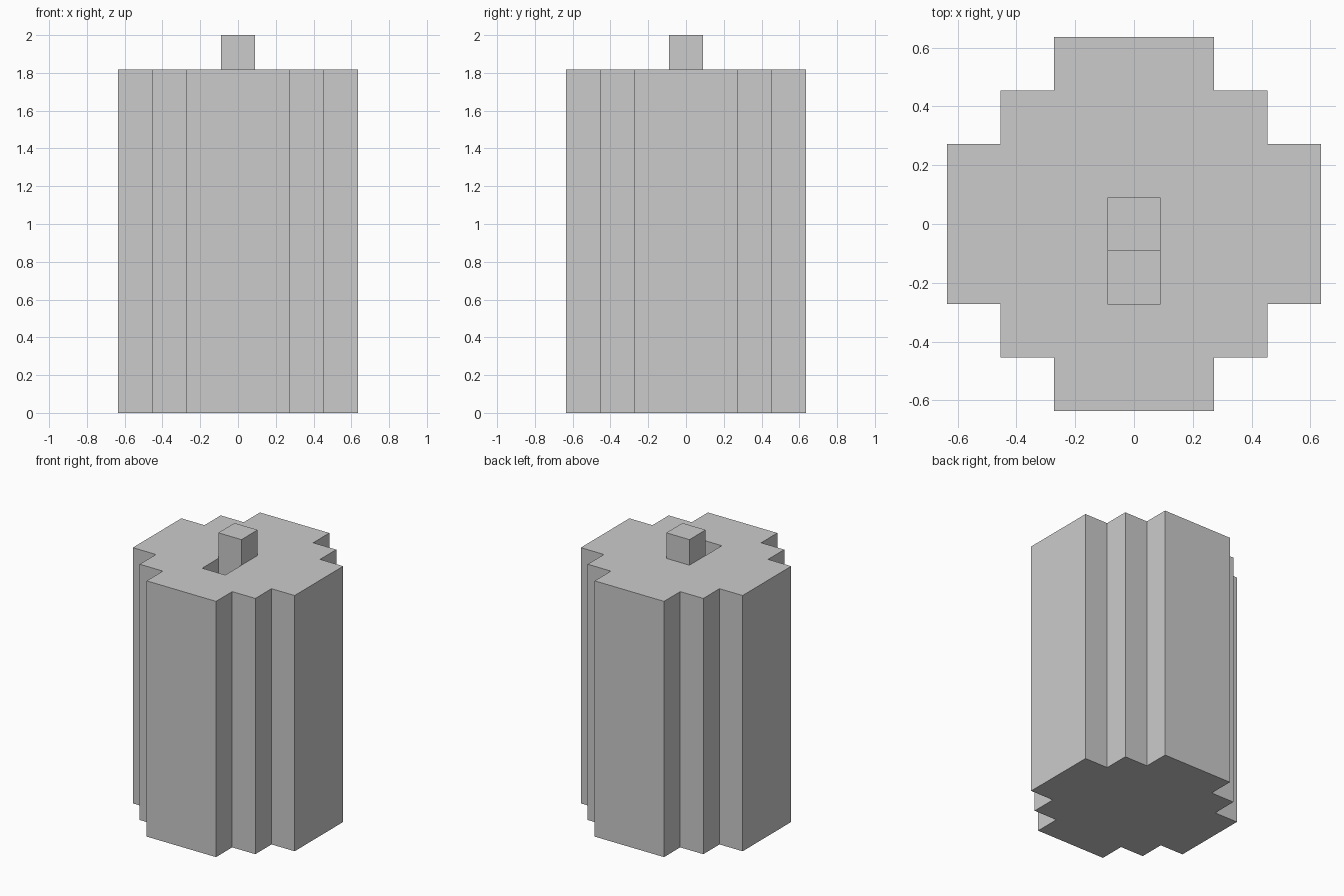
import bpy, bmesh

if "Cube" in bpy.data.objects:
    bpy.data.objects.remove(bpy.data.objects["Cube"])

U = 2 / 11  # one block


def make_object(name, bm):
    bmesh.ops.recalc_face_normals(bm, faces=bm.faces)
    mesh = bpy.data.meshes.new(name)
    bm.to_mesh(mesh)
    bm.free()
    obj = bpy.data.objects.new(name, mesh)
    bpy.context.collection.objects.link(obj)
    return obj


def prism(name, outline, z0, z1):
    """Extrude an outline given in blocks from z0 to z1."""
    bm = bmesh.new()
    face = bm.faces.new([bm.verts.new((x * U, y * U, z0 * U)) for x, y in outline])
    top = bmesh.ops.extrude_face_region(bm, geom=[face], use_keep_orig=True)
    verts = [g for g in top["geom"] if isinstance(g, bmesh.types.BMVert)]
    bmesh.ops.translate(bm, verts=verts, vec=(0, 0, (z1 - z0) * U))
    return make_object(name, bm)


def box_outline(x0, x1, y0, y1):
    return [(x0, y0), (x1, y0), (x1, y1), (x0, y1)]


# Stepped round wax body: one quarter outline turned four times
corner = [(3.5, -1.5), (3.5, 1.5), (2.5, 1.5), (2.5, 2.5), (1.5, 2.5)]
outline = []
for _ in range(4):
    outline += corner
    corner = [(-y, x) for x, y in corner]
outline = [p for i, p in enumerate(outline) if p not in outline[:i]]
body = prism("wax_body", outline, 0, 10)

# Small well in the top, in front of the wick
cutter = prism("well_cutter", box_outline(-0.5, 0.5, -1.5, -0.5), 9, 11)
cutter.hide_render = True
mod = body.modifiers.new("well", "BOOLEAN")
mod.operation = "DIFFERENCE"
mod.solver = "EXACT"
mod.object = cutter
bpy.context.view_layer.objects.active = body
bpy.ops.object.modifier_apply(modifier=mod.name)
bpy.data.objects.remove(cutter)

# Square wick standing on the centre of the top
prism("wick", box_outline(-0.5, 0.5, -0.5, 0.5), 10, 11)
